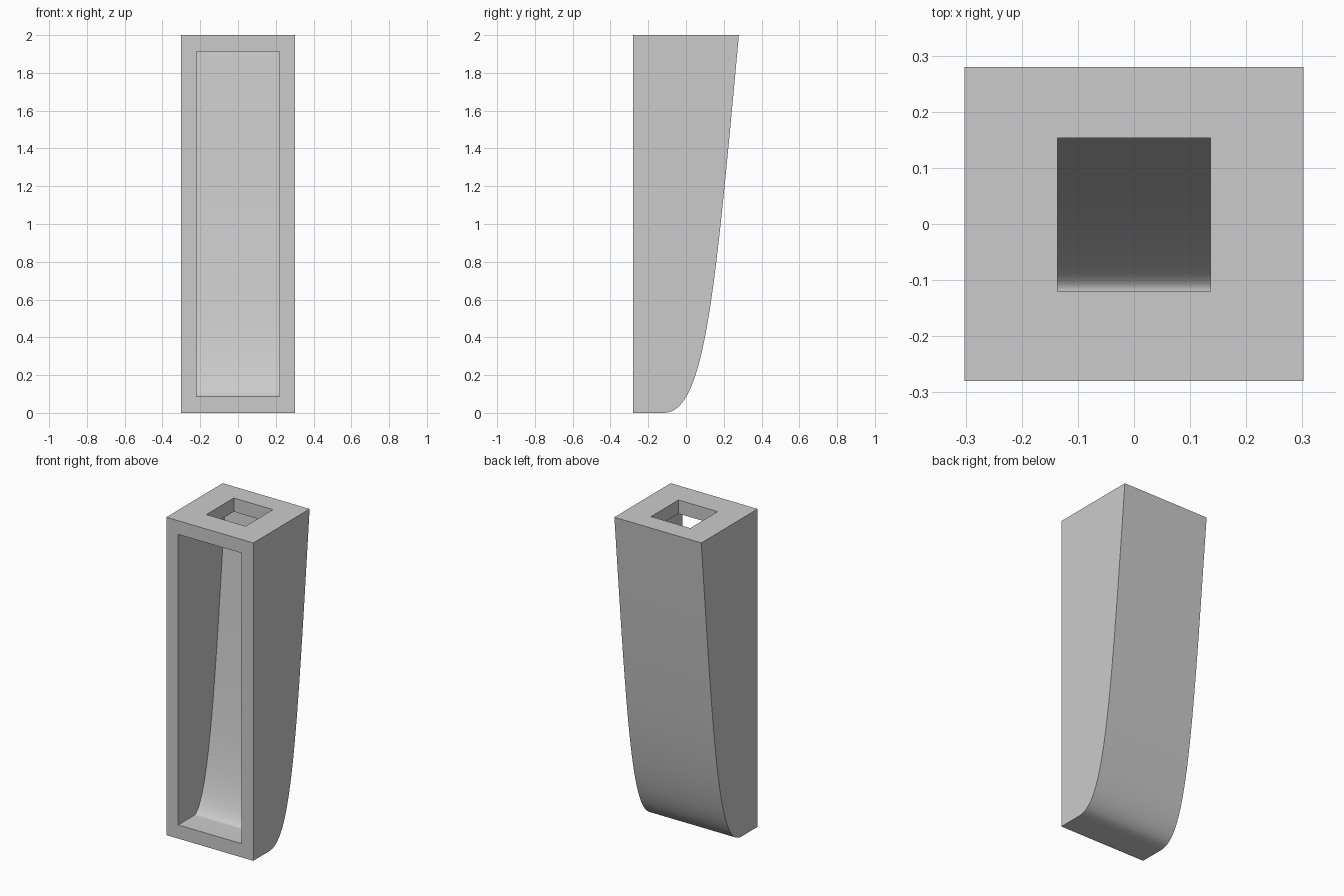
import bpy
import bmesh
import math
from mathutils import Vector, geometry

cube = bpy.data.objects.get("Cube")
if cube:
    bpy.data.objects.remove(cube, do_unlink=True)

WIDTH, FRONT, WALL, HEIGHT = 0.605, -0.28, 0.086, 2.0

grey = bpy.data.materials.new("light_grey")
grey.use_nodes = True
grey.diffuse_color = (0.6, 0.6, 0.6, 1)
grey.node_tree.nodes["Principled BSDF"].inputs["Base Color"].default_value = (0.6, 0.6, 0.6, 1)


def extruded(name, profile, width):
    """Extrude a closed (y, z) profile along x, centred on x = 0."""
    bm = bmesh.new()
    face = bm.faces.new([bm.verts.new((-width / 2, y, z)) for y, z in profile])
    side = bmesh.ops.extrude_face_region(bm, geom=[face])["geom"]
    bmesh.ops.translate(bm, vec=(width, 0, 0),
                        verts=[v for v in side if isinstance(v, bmesh.types.BMVert)])
    bmesh.ops.recalc_face_normals(bm, faces=bm.faces)
    mesh = bpy.data.meshes.new(name)
    bm.to_mesh(mesh)
    bm.free()
    mesh.materials.append(grey)
    obj = bpy.data.objects.new(name, mesh)
    bpy.context.collection.objects.link(obj)
    return obj


# Curved back, and the same curve moved inward by the wall thickness
handles = [Vector(p) for p in ((-0.12, 0), (0.1, 0), (0.15, 0.6), (0.28, HEIGHT))]
back = [p.to_2d() for p in geometry.interpolate_bezier(*[h.to_3d() for h in handles], 48)]
inner = []
for i, p in enumerate(back):
    t = (back[min(i + 1, len(back) - 1)] - back[max(i - 1, 0)]).normalized()
    if i == 0:
        t = Vector((1, 0))
    inner.append(p + WALL * Vector((-t.y, t.x)))

# Cavity outline stops under the top plate
ceiling = HEIGHT - WALL
below = [p for p in inner if p.y < ceiling]
above = next(p for p in inner if p.y >= ceiling)
below.append(below[-1].lerp(above, (ceiling - below[-1].y) / (above.y - below[-1].y)))

body = extruded("hollow_body", [(FRONT, 0), *back, (FRONT, HEIGHT)], WIDTH)
cavity = extruded("cavity_cutter",
                  [(FRONT - 0.1, WALL), *below, (FRONT - 0.1, ceiling)], 0.44)
hole = extruded("top_hole_cutter",
                [(-0.12, 1.7), (0.153, 1.7), (0.153, 2.1), (-0.12, 2.1)], 0.273)
# The hole only cuts the top plate, never the back wall
for v in hole.data.vertices:
    if v.co.z < 1.8:
        v.co.z = ceiling - 0.02

bpy.context.view_layer.objects.active = body
body.select_set(True)
for cutter in (cavity, hole):
    mod = body.modifiers.new(cutter.name, "BOOLEAN")
    mod.operation, mod.solver, mod.object = "DIFFERENCE", "EXACT", cutter
    bpy.ops.object.modifier_apply(modifier=mod.name)
    bpy.data.objects.remove(cutter, do_unlink=True)

bpy.ops.object.shade_smooth_by_angle(angle=math.radians(30))
